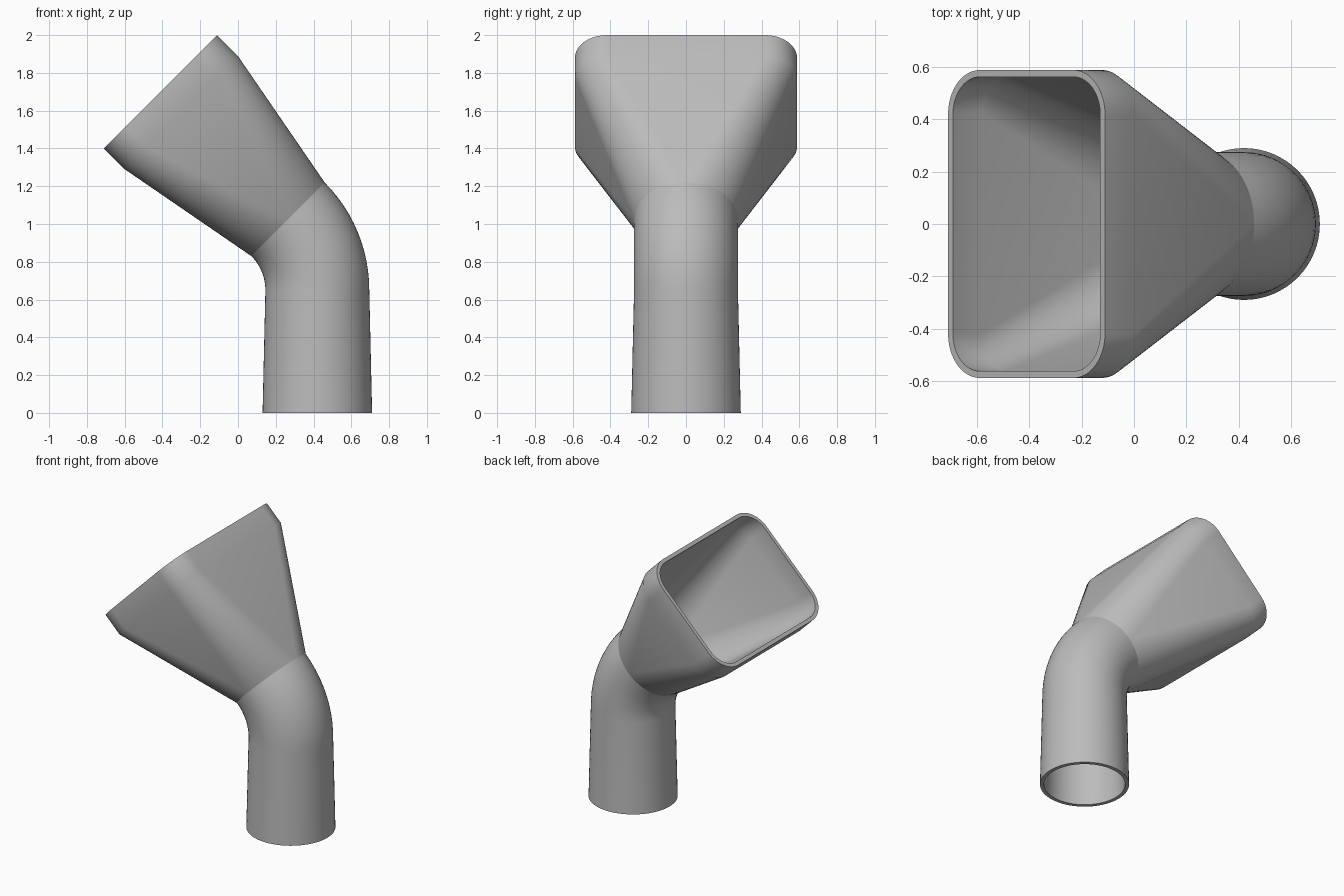
import bpy, bmesh
from math import sin, cos, pi, radians
from mathutils import Vector

cube = bpy.data.objects.get("Cube")
if cube:
    bpy.data.objects.remove(cube, do_unlink=True)

grey = bpy.data.materials.new("plain grey")
grey.use_nodes = True
colour = (0.5, 0.5, 0.5, 1)
grey.diffuse_color = colour
grey.node_tree.nodes["Principled BSDF"].inputs["Base Color"].default_value = colour

AXIS_X, BEND_Z, BEND_R = 0.42, 0.65, 0.53
BASE_R, PIPE_R, WALL = 0.29, 0.275, 0.026
TILT = radians(45)
STEPS = 16


def ring(centre, tilt, half_u, half_v, radius):
    """Rounded rectangle across the pipe; a circle when all sizes match."""
    u, v = Vector((cos(tilt), 0, sin(tilt))), Vector((0, 1, 0))
    points = []
    for quarter in range(4):
        mid = (quarter + 0.5) * pi / 2
        su = 1 if cos(mid) > 0 else -1
        sv = 1 if sin(mid) > 0 else -1
        for i in range(STEPS + 1):
            a = (quarter + i / STEPS) * pi / 2
            points.append(centre + u * (su * (half_u - radius) + radius * cos(a))
                          + v * (sv * (half_v - radius) + radius * sin(a)))
    return points


def hollow_part(name, stations):
    """Skin the outer rings, turn over the last rim and come back inside."""
    outer = [ring(*s) for s in stations]
    inner = [ring(c, t, hu - WALL, hv - WALL, r - WALL)
             for c, t, hu, hv, r in reversed(stations)]
    bm = bmesh.new()
    loops = [[bm.verts.new(p) for p in pts] for pts in outer + inner]
    for a, b in zip(loops, loops[1:]):
        for i in range(len(a)):
            j = (i + 1) % len(a)
            bm.faces.new((a[i], a[j], b[j], b[i]))
    bmesh.ops.remove_doubles(bm, verts=bm.verts, dist=1e-5)
    bmesh.ops.recalc_face_normals(bm, faces=bm.faces)
    mesh = bpy.data.meshes.new(name)
    bm.to_mesh(mesh)
    bm.free()
    mesh.materials.append(grey)
    obj = bpy.data.objects.new(name, mesh)
    bpy.context.collection.objects.link(obj)
    bpy.ops.object.select_all(action="DESELECT")
    obj.select_set(True)
    bpy.context.view_layer.objects.active = obj
    bpy.ops.object.shade_smooth_by_angle(angle=radians(30))
    return obj


def bend_centre(t):
    return Vector((AXIS_X - BEND_R + BEND_R * cos(t), 0, BEND_Z + BEND_R * sin(t)))


# Bent pipe, listed from the joint down to the open base
pipe = []
for k in range(12, -1, -1):
    t = TILT * k / 12
    pipe.append((bend_centre(t), t, PIPE_R, PIPE_R, PIPE_R))
pipe.append((Vector((AXIS_X, 0, 0)), 0, BASE_R, BASE_R, BASE_R))
hollow_part("bent_pipe", pipe)

# Funnel from the round joint to the rounded rectangular mouth and its collar
joint = bend_centre(TILT)
along = Vector((-sin(TILT), 0, cos(TILT)))
funnel = [(joint, TILT, PIPE_R, PIPE_R, PIPE_R)]
for distance in (0.8, 0.955):
    funnel.append((joint + along * distance, TILT, 0.424, 0.588, 0.17))
hollow_part("funnel", funnel)
